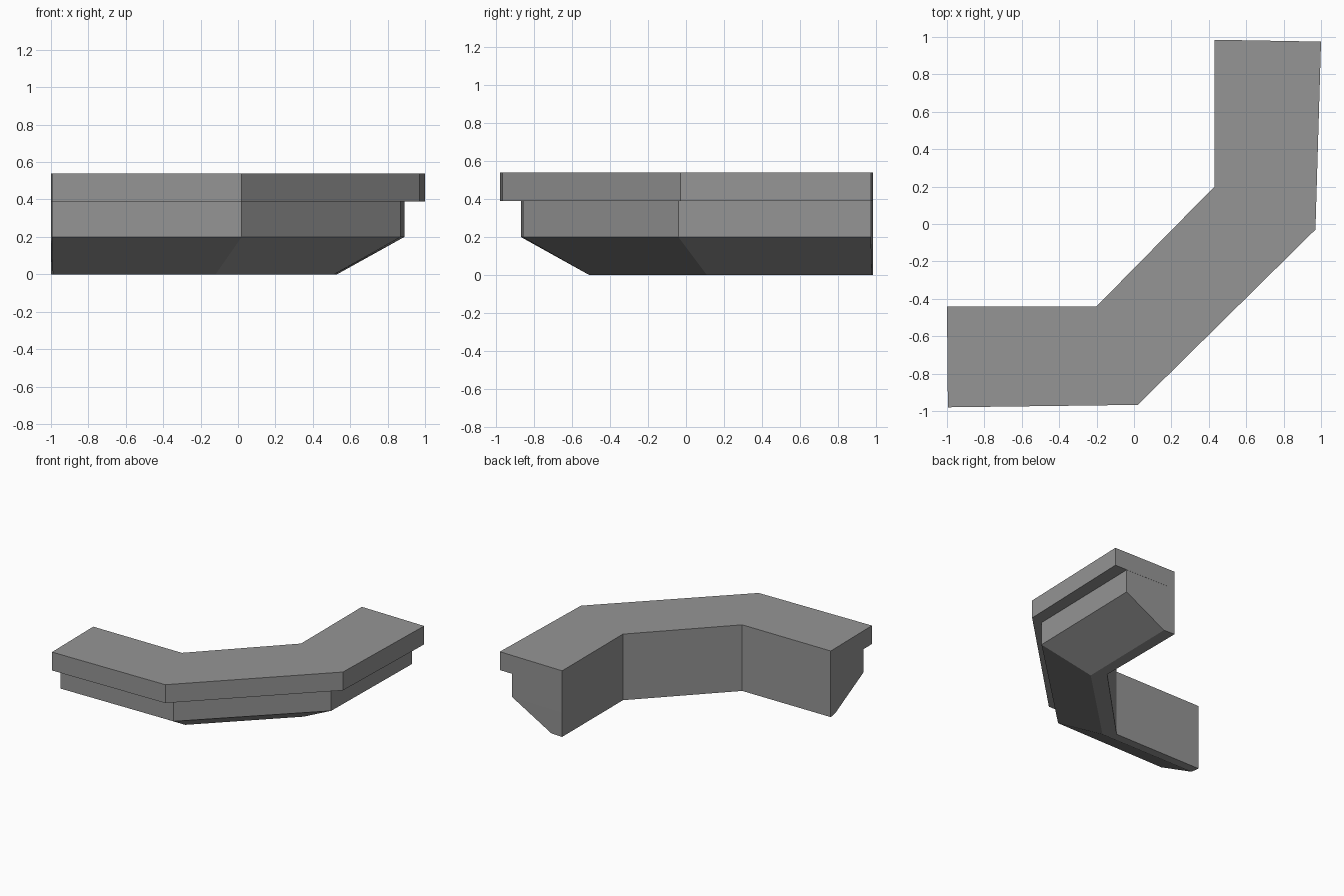
import bpy
import bmesh

cube = bpy.data.objects.get("Cube")
if cube:
    bpy.data.objects.remove(cube, do_unlink=True)

grey = bpy.data.materials.new("stone grey")
grey.use_nodes = True
colour = (0.3, 0.3, 0.3, 1)
grey.diffuse_color = colour
grey.node_tree.nodes["Principled BSDF"].inputs["Base Color"].default_value = colour

# Inner edge of the counter, from the left-hand end round to the back end
INNER = [(-1, -0.44), (-0.2, -0.44), (0.43, 0.2), (0.43, 0.985)]


def stack(name, layers):
    """Skin a closed solid through (height, outer edge, inner edge) layers."""
    bm = bmesh.new()
    rings = []
    for z, outer, inner in layers:
        outline = outer + inner[::-1]
        rings.append([bm.verts.new((x, y, z)) for x, y in outline])
    for low, high in zip(rings, rings[1:]):
        n = len(low)
        for i in range(n):
            j = (i + 1) % n
            bm.faces.new((low[i], low[j], high[j], high[i]))
    # Cap each segment with its own quad
    for ring in (rings[0], rings[-1]):
        n = len(ring)
        for i in range(n // 2 - 1):
            bm.faces.new((ring[i], ring[i + 1], ring[n - 2 - i], ring[n - 1 - i]))
    bmesh.ops.recalc_face_normals(bm, faces=bm.faces)
    mesh = bpy.data.meshes.new(name)
    bm.to_mesh(mesh)
    bm.free()
    mesh.materials.append(grey)
    obj = bpy.data.objects.new(name, mesh)
    bpy.context.collection.objects.link(obj)
    return obj


# Overhanging top slab
slab_edge = [(-0.995, -0.98), (0.02, -0.967), (0.97, -0.03), (1, 0.975)]
stack("counter_top", [(0.39, slab_edge, INNER), (0.54, slab_edge, INNER)])

# Body with upright front and a slope running in to the narrow foot
foot_edge = [(-0.99, -0.51), (-0.12, -0.51), (0.515, 0.11), (0.53, 0.98)]
body_edge = [(-0.995, -0.87), (0.02, -0.86), (0.87, -0.04), (0.89, 0.975)]
stack("counter_body", [(0, foot_edge, INNER),
                       (0.2, body_edge, INNER),
                       (0.39, body_edge, INNER)])
